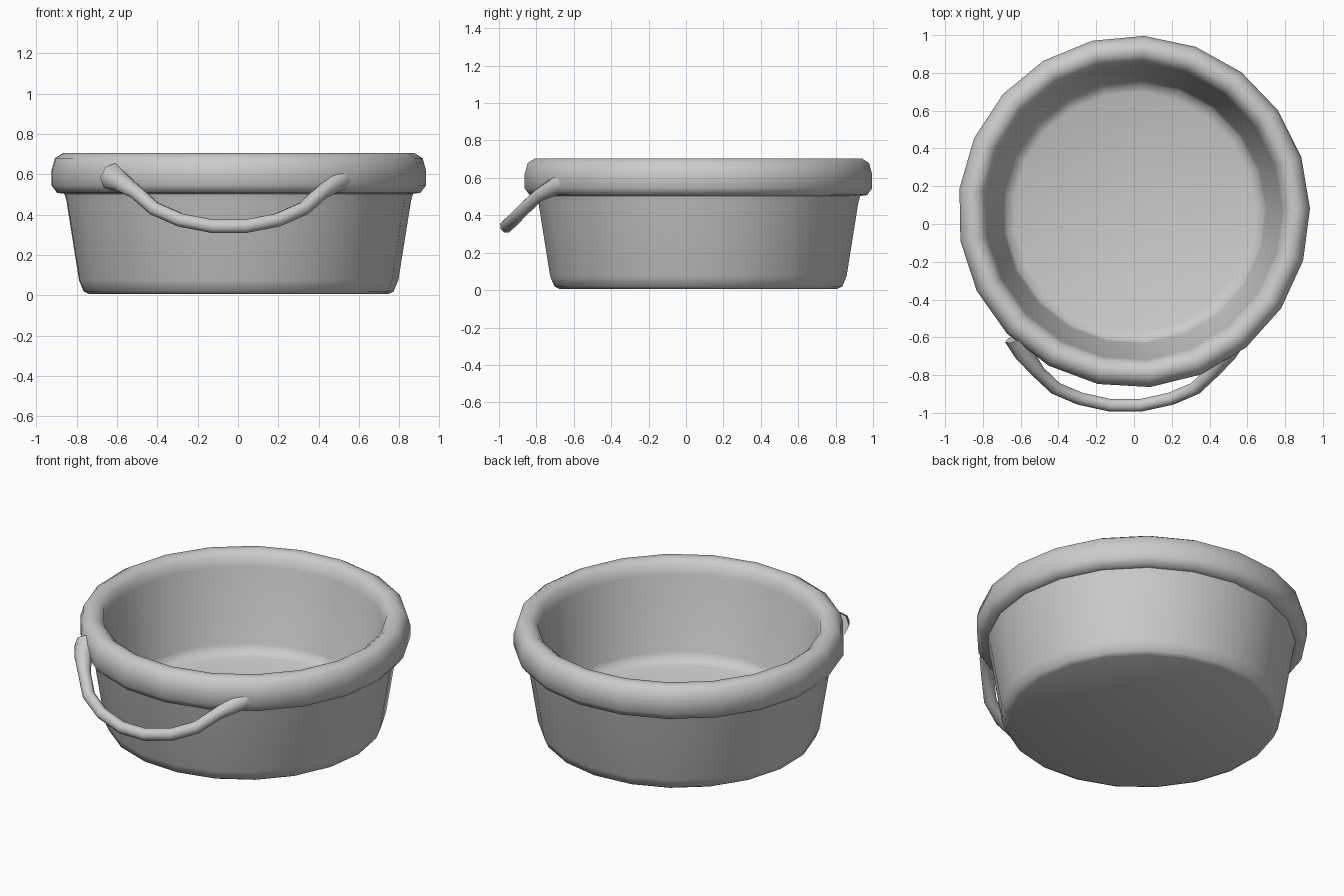
import bpy, bmesh, math

if "Cube" in bpy.data.objects:
    bpy.data.objects.remove(bpy.data.objects["Cube"])

CY = 0.065          # bowl centre in y
SIDES = 21


def lathe(name, profile, sides, start):
    """Revolve a closed (radius, z) profile; radius 0 points become poles."""
    bm = bmesh.new()
    rings = []
    for r, z in profile:
        if r == 0:
            rings.append([bm.verts.new((0, CY, z))] * sides)
        else:
            rings.append([bm.verts.new((r * math.cos(start + math.tau * i / sides),
                                        CY + r * math.sin(start + math.tau * i / sides), z))
                          for i in range(sides)])
    for a, b in zip(rings, rings[1:]):
        for i in range(sides):
            j = (i + 1) % sides
            bm.faces.new(list(dict.fromkeys((a[i], a[j], b[j], b[i]))))
    bmesh.ops.recalc_face_normals(bm, faces=bm.faces)
    me = bpy.data.meshes.new(name)
    bm.to_mesh(me)
    bm.free()
    ob = bpy.data.objects.new(name, me)
    bpy.context.collection.objects.link(ob)
    return ob


def smooth(ob, angle):
    bpy.ops.object.select_all(action='DESELECT')
    ob.select_set(True)
    bpy.context.view_layer.objects.active = ob
    bpy.ops.object.shade_smooth_by_angle(angle=math.radians(angle))


# Bowl: underside, tapered wall, thick rolled rim, inner wall and floor
bowl = lathe("bowl", [
    (0, 0.01), (0.745, 0.006), (0.772, 0.02), (0.795, 0.075),
    (0.858, 0.47), (0.868, 0.503), (0.905, 0.508), (0.932, 0.545),
    (0.932, 0.62), (0.915, 0.68), (0.875, 0.705), (0.835, 0.702),
    (0.80, 0.675), (0.785, 0.62), (0.70, 0.18), (0.685, 0.145),
    (0.635, 0.125), (0, 0.12)], SIDES, math.radians(1))
smooth(bowl, 60)

# Handle: drooping hoop, flared where it merges into the rim
half = [(0.57, -0.60, 0.585, 2.0), (0.535, -0.69, 0.56, 1.4),
        (0.46, -0.785, 0.51, 1.0), (0.37, -0.87, 0.43, 1.0),
        (0.24, -0.925, 0.373, 1.0), (0.08, -0.96, 0.342, 1.0)]
path = [(-x, y, z, r) for x, y, z, r in half] + half[::-1]
cu = bpy.data.curves.new("handle", 'CURVE')
cu.dimensions = '3D'
cu.bevel_depth = 0.036
cu.bevel_resolution = 2
cu.use_fill_caps = True
sp = cu.splines.new('POLY')
sp.points.add(len(path) - 1)
for p, (x, y, z, r) in zip(sp.points, path):
    p.co = (x - 0.045, y, z, 1)
    p.radius = r
handle = bpy.data.objects.new("handle", cu)
bpy.context.collection.objects.link(handle)
bpy.ops.object.select_all(action='DESELECT')
handle.select_set(True)
bpy.context.view_layer.objects.active = handle
bpy.ops.object.convert(target='MESH')
smooth(bpy.context.view_layer.objects.active, 65)
